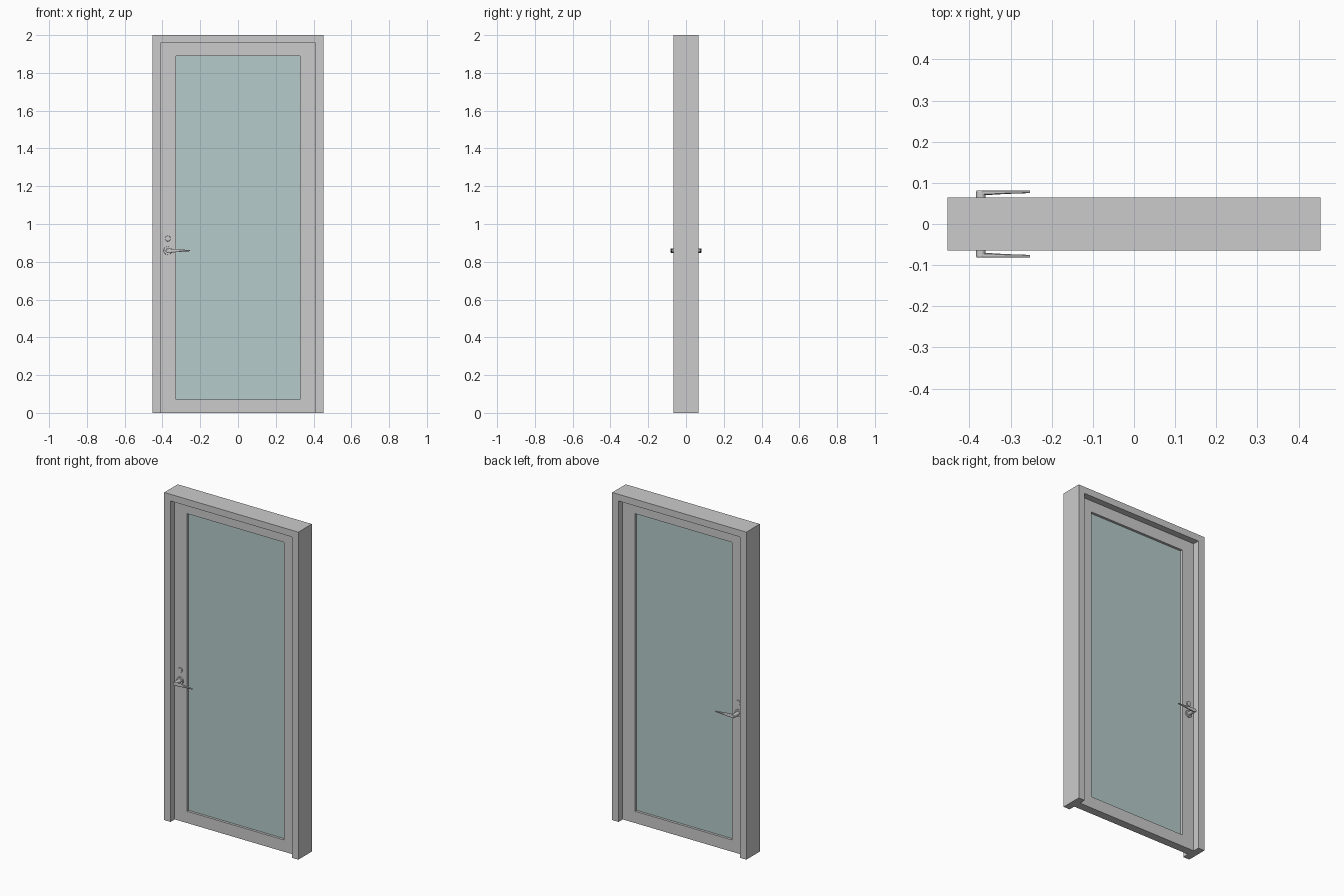
import bpy, bmesh, math
from mathutils import Matrix

if "Cube" in bpy.data.objects:
    bpy.data.objects.remove(bpy.data.objects["Cube"])


def finish(bm, name, smooth=False, mat=None):
    bmesh.ops.recalc_face_normals(bm, faces=bm.faces)
    me = bpy.data.meshes.new(name)
    bm.to_mesh(me)
    bm.free()
    ob = bpy.data.objects.new(name, me)
    bpy.context.collection.objects.link(ob)
    if mat:
        me.materials.append(mat)
    if smooth:
        bpy.ops.object.select_all(action='DESELECT')
        ob.select_set(True)
        bpy.context.view_layer.objects.active = ob
        bpy.ops.object.shade_smooth_by_angle(angle=math.radians(35))
    return ob


def border(name, outer, inner, half_depth, closed):
    """Strip between two XZ outlines, extruded through y."""
    bm = bmesh.new()
    o = [bm.verts.new((x, -half_depth, z)) for x, z in outer]
    i = [bm.verts.new((x, -half_depth, z)) for x, z in inner]
    n = len(o)
    for k in range(n if closed else n - 1):
        j = (k + 1) % n
        bm.faces.new((o[k], o[j], i[j], i[k]))
    ext = bmesh.ops.extrude_face_region(bm, geom=bm.faces[:], use_keep_orig=True)
    verts = [g for g in ext['geom'] if isinstance(g, bmesh.types.BMVert)]
    bmesh.ops.translate(bm, verts=verts, vec=(0, 2 * half_depth, 0))
    return finish(bm, name)


def rect(x, z0, z1):
    return [(-x, z0), (-x, z1), (x, z1), (x, z0)]


def disc(name, x, z, y0, y1, r0, r1):
    """Round part along y from y0 to y1."""
    bm = bmesh.new()
    a, b = (r0, r1) if y1 > y0 else (r1, r0)
    bmesh.ops.create_cone(bm, cap_ends=True, segments=32, radius1=a, radius2=b,
                          depth=abs(y1 - y0),
                          matrix=Matrix.Translation((x, (y0 + y1) / 2, z))
                          @ Matrix.Rotation(-math.pi / 2, 4, 'X'))
    return finish(bm, name, True)


def lever(name, side, z):
    """Tapered bar lofted through sections: x, y centre, half depth, half height."""
    bm = bmesh.new()
    rings = []
    for x, y, d, h in [(-0.372, 0.0765, 0.0055, 0.0105), (-0.345, 0.0765, 0.0055, 0.0095),
                       (-0.313, 0.0775, 0.0045, 0.007), (-0.256, 0.0785, 0.0035, 0.003),
                       (-0.253, 0.0785, 0.0025, 0.0015)]:
        c = 0.6
        sec = [(1, c), (c, 1), (-c, 1), (-1, c), (-1, -c), (-c, -1), (c, -1), (1, -c)]
        rings.append([bm.verts.new((x, side * (y + d * u), z + h * v)) for u, v in sec])
    for a, b in zip(rings, rings[1:]):
        for k in range(8):
            bm.faces.new((a[k], a[(k + 1) % 8], b[(k + 1) % 8], b[k]))
    bm.faces.new(rings[0])
    bm.faces.new(rings[-1])
    return finish(bm, name)


# Door frame (open at the floor) and glazed leaf
LEAF = 0.025
border("door_frame", rect(0.453, 0, 2), rect(0.41, 0, 1.959), 0.065, False)
border("door_leaf", rect(0.41, 0, 1.959), rect(0.328, 0.072, 1.889), LEAF, True)

# Glass pane
glass = bpy.data.materials.new("tinted_glass")
glass.diffuse_color = (0.46, 0.6, 0.59, 1)
glass.use_nodes = True
glass.node_tree.nodes["Principled BSDF"].inputs["Base Color"].default_value = glass.diffuse_color
bm = bmesh.new()
bmesh.ops.create_cube(bm, size=1, matrix=Matrix.Translation((0, 0, 0.9805))
                      @ Matrix.Diagonal((0.656, 0.02, 1.817, 1)))
finish(bm, "glass_pane", mat=glass)

# Handle and lock on both faces
HX, HZ = -0.372, 0.859
for side, tag in ((-1, "front"), (1, "back")):
    disc(f"handle_rose_{tag}", HX, HZ, side * LEAF, side * (LEAF + 0.007), 0.022, 0.021)
    disc(f"handle_neck_{tag}", HX, HZ, side * LEAF, side * 0.079, 0.0115, 0.0115)
    disc(f"handle_neck_cap_{tag}", HX, HZ, side * 0.079, side * 0.082, 0.0115, 0.0095)
    lever(f"handle_lever_{tag}", side, HZ)
    disc(f"lock_cylinder_{tag}", HX, 0.923, side * LEAF, side * (LEAF + 0.006), 0.015, 0.014)
